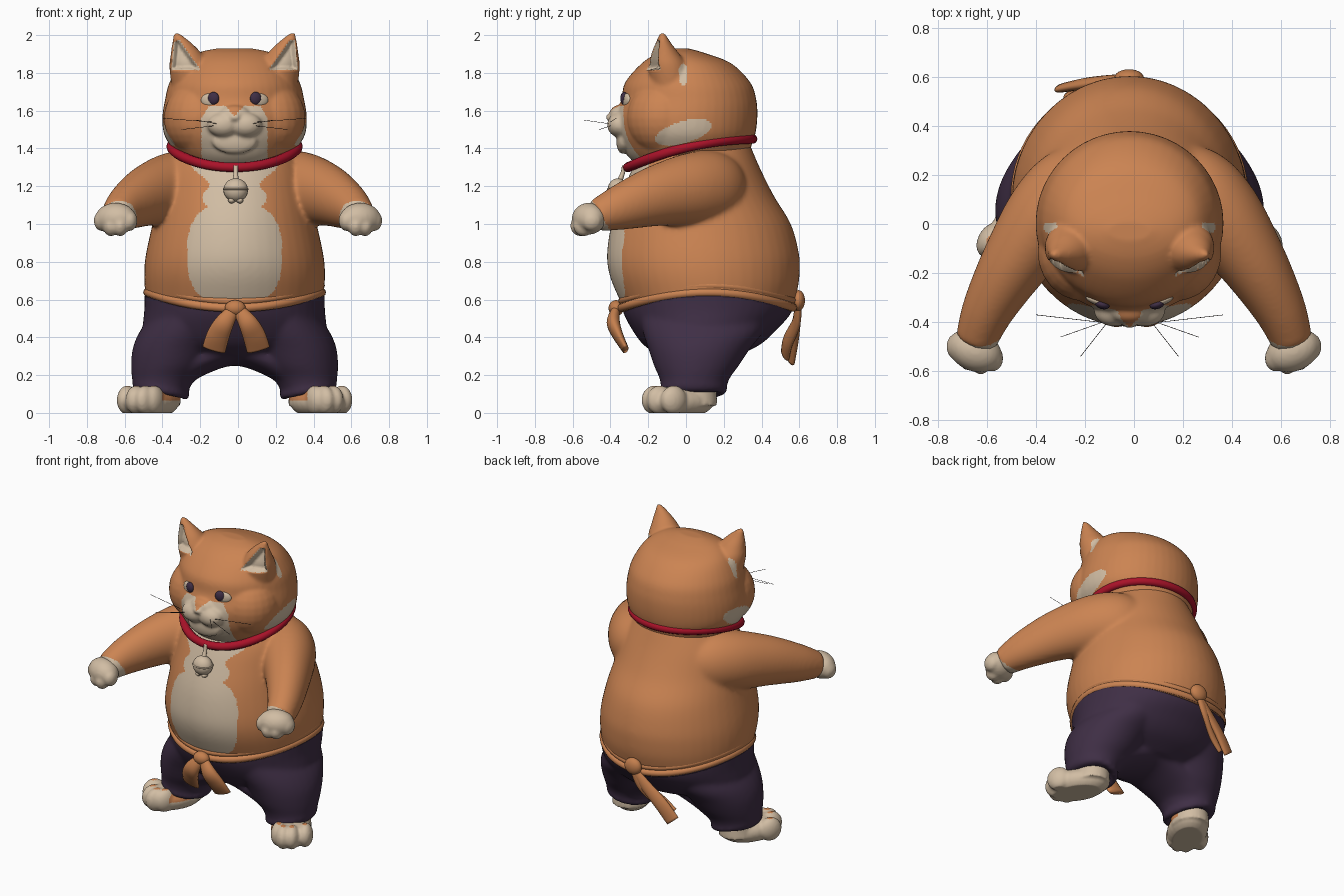
import bpy, bmesh
from math import sin, cos, pi, radians
from mathutils import Vector, Matrix, Euler

cube = bpy.data.objects.get("Cube")
if cube:
    bpy.data.objects.remove(cube)

CX = -0.018          # middle of head, torso and legs
SIDES = (1, -1)


def material(name, r, g, b):
    m = bpy.data.materials.new(name)
    m.use_nodes = True
    m.diffuse_color = (r, g, b, 1)
    node = m.node_tree.nodes["Principled BSDF"]
    node.inputs["Base Color"].default_value = (r, g, b, 1)
    node.inputs["Roughness"].default_value = 0.8
    return m


ORANGE = material("orange fur", 0.60, 0.23, 0.085)
CREAM = material("cream fur", 0.64, 0.51, 0.37)
PURPLE = material("dark purple cloth", 0.05, 0.028, 0.06)
RED = material("red collar", 0.40, 0.006, 0.022)
SASH = material("orange sash", 0.55, 0.21, 0.075)
DARK = material("dark whisker", 0.02, 0.015, 0.015)


def spline(rings, steps=6):
    """Catmull-Rom interpolation of tuples."""
    pts = [Vector(r) for r in rings]
    out = []
    for i in range(len(pts) - 1):
        p0, p1, p2, p3 = pts[max(i - 1, 0)], pts[i], pts[i + 1], pts[min(i + 2, len(pts) - 1)]
        for k in range(steps):
            t = k / steps
            out.append(0.5 * (2 * p1 + (p2 - p0) * t + (2 * p0 - 5 * p1 + 4 * p2 - p3) * t ** 2
                              + (3 * p1 - p0 - 3 * p2 + p3) * t ** 3))
    return out + [pts[-1]]


def loft(bm, rings, up=None, seg=32):
    """Skin elliptical rings (x, y, z, a, b); without up the rings lie level."""
    rows = spline(rings)
    loops = []
    for i, r in enumerate(rows):
        a, b = Vector((1, 0, 0)), Vector((0, 1, 0))
        if up:
            nxt, prv = rows[min(i + 1, len(rows) - 1)], rows[max(i - 1, 0)]
            tangent = Vector((nxt - prv)[:3]).normalized()
            a = tangent.cross(Vector(up)).normalized()
            b = a.cross(tangent)
        c = Vector(r[:3])
        loops.append([bm.verts.new(c + a * r[3] * cos(2 * pi * k / seg) + b * r[4] * sin(2 * pi * k / seg))
                      for k in range(seg)])
    for l0, l1 in zip(loops, loops[1:]):
        for k in range(seg):
            j = (k + 1) % seg
            bm.faces.new((l0[k], l0[j], l1[j], l1[k]))
    bm.faces.new(loops[0])
    bm.faces.new(loops[-1])


def profile(bm, rows):
    """Level loft from (z, front y, back y, half width)."""
    loft(bm, [(CX, (f + k) / 2, z, w, (k - f) / 2) for z, f, k, w in rows], seg=48)


def blob(bm, c, r, rot=(0, 0, 0)):
    bmesh.ops.create_uvsphere(bm, u_segments=24, v_segments=14, radius=1,
                              matrix=Matrix.LocRotScale(Vector(c), Euler(rot), Vector(r)))


def hoop(bm, point, r, n=72, m=10):
    """Closed tube around the path point(angle)."""
    loops = []
    for i in range(n):
        a = 2 * pi * i / n
        p = Vector(point(a))
        t = (Vector(point(a + 0.01)) - p).normalized()
        side = t.cross(Vector((0, 0, 1))).normalized()
        top = side.cross(t)
        loops.append([bm.verts.new(p + r * (side * cos(2 * pi * k / m) + top * sin(2 * pi * k / m)))
                      for k in range(m)])
    for i in range(n):
        l0, l1 = loops[i], loops[(i + 1) % n]
        for k in range(m):
            j = (k + 1) % m
            bm.faces.new((l0[k], l0[j], l1[j], l1[k]))


def finish(name, bm, mats, voxel=None, shape=None, rule=None, smooth=3):
    bmesh.ops.recalc_face_normals(bm, faces=bm.faces[:])
    me = bpy.data.meshes.new(name)
    bm.to_mesh(me)
    bm.free()
    ob = bpy.data.objects.new(name, me)
    bpy.context.collection.objects.link(ob)
    if voxel:
        mod = ob.modifiers.new("fuse", "REMESH")
        mod.mode, mod.voxel_size = "VOXEL", voxel
        mod = ob.modifiers.new("soften", "SMOOTH")
        mod.factor, mod.iterations = 0.5, smooth
        graph = bpy.context.evaluated_depsgraph_get()
        me = bpy.data.meshes.new_from_object(ob.evaluated_get(graph))
        ob.modifiers.clear()
        ob.data = me
    if shape:
        for v in me.vertices:
            v.co = shape(v.co.copy())
    me.materials.clear()
    for m in mats:
        me.materials.append(m)
    for p in me.polygons:
        p.use_smooth = True
        p.material_index = int(bool(rule(p.center, p.normal))) if rule else 0


# Torso and arms, with cream chest and wrists
def body_cream(c, n):
    u = abs(c.x - CX)
    wrist = abs(c.x) > 0.45 and c.y < -0.44 - 0.6 * (c.z - 1.03)
    belly = (u / 0.25) ** 2 + abs((c.z - 0.84) / 0.285) ** 3 < 1
    bib = c.z > 1.0 and u < 0.15 + 0.022 * sin(40 * c.z) + max(0, c.z - 1.2) * 0.5
    return wrist or (c.y < -0.1 and (belly or bib))


bm = bmesh.new()
profile(bm, [(0.42, -0.2, 0.42, 0.38), (0.55, -0.32, 0.55, 0.455), (0.65, -0.375, 0.59, 0.474),
             (0.75, -0.41, 0.602, 0.479), (0.85, -0.418, 0.597, 0.468), (1.0, -0.395, 0.555, 0.435),
             (1.15, -0.345, 0.465, 0.4), (1.3, -0.28, 0.39, 0.36), (1.43, -0.2, 0.335, 0.27)])
for s in SIDES:
    loft(bm, [(s * x, y, z, a, b) for x, y, z, a, b in (
        (0.1, 0.25, 1.18, 0.1, 0.12), (0.23, 0.16, 1.19, 0.17, 0.19), (0.345, 0.04, 1.185, 0.175, 0.195),
        (0.48, -0.15, 1.15, 0.141, 0.163), (0.59, -0.34, 1.09, 0.108, 0.123),
        (0.645, -0.48, 1.04, 0.085, 0.085))], up=(0, 0, 1))
finish("body", bm, [ORANGE, CREAM], 0.012, rule=body_cream, smooth=16)

# Front paws
for s, label in zip(SIDES, ("left", "right")):
    bm = bmesh.new()
    blob(bm, (s * 0.648, -0.515, 1.028), (0.113, 0.085, 0.084), (0, 0, s * 0.4))
    for i in range(4):
        k = (i - 1.5) * 0.052
        blob(bm, (s * (0.648 + 0.93 * k), -0.553 + 0.3 * k + 5 * k * k, 0.987 + 5 * k * k), (0.043, 0.055, 0.055))
    finish(label + "_front_paw", bm, [CREAM], 0.01, smooth=2)


# Head with muzzle and ears
def ear_margin(c, limit):
    """Distance inside the triangular ear opening, negative outside."""
    u, t = abs(c.x - CX), (c.z - 1.815) / 0.155
    return min(0.3 * t, 0.3 * (1 - t), u - 0.18 - 0.11 * t, 0.335 - 0.015 * t - u, limit - c.y)


def ear_push(c):
    depth = min(max(ear_margin(c, -0.1) / 0.025, 0), 1)
    return c + Vector((0, 0.05 * depth, 0))


def head_cream(c, n):
    u = abs(c.x - CX)
    outer = 0.175 - max(0, c.z - 1.56) * 0.6
    muzzle = c.y < -0.2 and c.z < 1.625 and max(0, c.z - 1.57) * 0.9 < u < outer
    cheek = u > 0.2 and ((c.y + 0.015) / 0.15) ** 2 + ((c.z - 1.485 - 0.25 * (c.y + 0.015)) / 0.06) ** 2 < 1
    spot = u > 0.2 and ((c.y + 0.015) / 0.025) ** 2 + ((c.z - 1.79) / 0.06) ** 2 < 1
    return muzzle or cheek or spot or (ear_margin(c, -0.05) > 0 and n.y < 0.1)


bm = bmesh.new()
profile(bm, [(1.28, -0.22, 0.26, 0.24), (1.35, -0.3, 0.33, 0.295), (1.41, -0.335, 0.345, 0.338),
             (1.48, -0.36, 0.368, 0.375), (1.57, -0.37, 0.378, 0.382), (1.66, -0.342, 0.372, 0.368),
             (1.75, -0.322, 0.34, 0.345), (1.85, -0.235, 0.24, 0.285), (1.905, -0.15, 0.1, 0.2),
             (1.93, -0.07, 0.01, 0.09)])
for s in SIDES:
    blob(bm, (CX + s * 0.185, -0.115, 1.56), (0.19, 0.2, 0.2))
    blob(bm, (CX + s * 0.06, -0.355, 1.525), (0.085, 0.063, 0.065))
    loft(bm, [(CX + s * x, y, z, a, b) for x, y, z, a, b in (
        (0.22, -0.07, 1.7, 0.11, 0.11), (0.238, -0.095, 1.83, 0.107, 0.105),
        (0.255, -0.11, 1.9, 0.083, 0.075), (0.28, -0.12, 1.96, 0.05, 0.04),
        (0.307, -0.125, 2.01, 0.014, 0.014))])
blob(bm, (CX, -0.335, 1.44), (0.12, 0.035, 0.07))
blob(bm, (CX, -0.355, 1.58), (0.08, 0.05, 0.05))
blob(bm, (CX, -0.405, 1.565), (0.03, 0.02, 0.02))
finish("head", bm, [ORANGE, CREAM], 0.01, rule=head_cream, smooth=6, shape=ear_push)

# Eyes and whiskers
for s, label in zip(SIDES, ("left", "right")):
    bm = bmesh.new()
    blob(bm, (CX + s * 0.13, -0.315, 1.655), (0.051, 0.017, 0.037), (0, 0, s * 0.36))
    finish(label + "_eye_white", bm, [CREAM])
    bm = bmesh.new()
    blob(bm, (CX + s * 0.112, -0.328, 1.665), (0.031, 0.018, 0.034), (0, 0, s * 0.3))
    finish(label + "_eye", bm, [PURPLE])
    bm = bmesh.new()
    for start, end in (((0.12, -0.4, 1.54), (0.38, -0.37, 1.56)), ((0.11, -0.4, 1.52), (0.28, -0.46, 1.5)),
                       ((0.09, -0.4, 1.53), (0.2, -0.54, 1.55))):
        loft(bm, [(CX + s * x, y, z, 0.0013, 0.0013) for x, y, z in (start, end)], up=(0, 0, 1), seg=5)
    finish(label + "_whiskers", bm, [DARK])

# Collar and bell
bm = bmesh.new()
hoop(bm, lambda a: (CX + 0.335 * cos(a), 0.022 + 0.33 * sin(a), 1.41 + 0.075 * sin(a) - 0.035 * sin(a) ** 2), 0.026)
finish("collar", bm, [RED])
bm = bmesh.new()
blob(bm, (-0.012, -0.36, 1.18), (0.065, 0.055, 0.062))
hoop(bm, lambda a: (-0.012 + 0.064 * cos(a), -0.36 + 0.054 * sin(a), 1.185), 0.005, n=32)
loft(bm, [(-0.012, -0.355, 1.22, 0.018, 0.018), (-0.012, -0.335, 1.27, 0.012, 0.012),
          (-0.012, -0.325, 1.31, 0.014, 0.014)], seg=12)
for s in SIDES:
    blob(bm, (-0.012 + s * 0.022, -0.37, 1.125), (0.018, 0.025, 0.016))
finish("bell", bm, [CREAM])


# Trousers, trimmed along a curved waistline
def waist(y):
    return 0.54 + 0.08 * (1 - ((y - 0.115) / 0.45) ** 2)


bm = bmesh.new()
profile(bm, [(0.3, -0.14, 0.27, 0.24), (0.36, -0.225, 0.39, 0.41), (0.44, -0.285, 0.48, 0.482),
             (0.55, -0.338, 0.567, 0.478), (0.7, -0.347, 0.577, 0.478)])
for s in SIDES:
    loft(bm, [(CX + s * x, y, z, a, b) for x, y, z, a, b in (
        (0.22, 0.1, 0.54, 0.2, 0.35), (0.265, 0.09, 0.43, 0.238, 0.32), (0.312, 0.07, 0.34, 0.228, 0.27),
        (0.345, 0.055, 0.25, 0.203, 0.225), (0.375, 0.045, 0.18, 0.168, 0.185),
        (0.39, 0.04, 0.11, 0.14, 0.168))])
    hoop(bm, lambda a: (CX + s * (0.39 + 0.13 * cos(a)), 0.04 + 0.155 * sin(a), 0.122 + 0.03 * cos(a)), 0.024)
loft(bm, [(CX + x, 0.055, z, a, 0.085) for x, z, a in (
    (-0.36, 0.17, 0.16), (-0.2, 0.275, 0.19), (0, 0.335, 0.2), (0.2, 0.275, 0.19), (0.36, 0.17, 0.16))],
    up=(0, 0, 1))
finish("trousers", bm, [PURPLE], 0.012, smooth=14,
       shape=lambda c: Vector((c.x, c.y, min(c.z, waist(c.y)))))

# Feet
for s, label in zip(SIDES, ("left", "right")):
    bm = bmesh.new()
    blob(bm, (CX + s * 0.44, -0.035, 0.058), (0.125, 0.2, 0.087), (0, 0, s * radians(30)))
    loft(bm, [(CX + s * 0.4, 0.04, 0.04, 0.115, 0.125), (CX + s * 0.39, 0.04, 0.18, 0.1, 0.12)])
    for i in range(4):
        k = (i - 1.5) * 0.054
        blob(bm, (CX + s * (0.497 + 0.866 * k), -0.158 + 0.5 * k + 8 * k * k, 0.068),
             (0.05, 0.075, 0.077), (0, 0, s * 0.5))
    finish(label + "_foot", bm, [CREAM, ORANGE], 0.01, smooth=3,
           shape=lambda c: Vector((c.x, c.y, max(c.z, 0))),
           rule=lambda c, n: c.y < 0.05 and (c.z > 0.14 or (c.z > 0.065 and abs(c.x - CX) < 0.385)))

# Sash with a front bow and a back knot
bm = bmesh.new()
for lift, grow, r in ((0.018, 0, 0.024), (0.055, -0.003, 0.021)):
    hoop(bm, lambda a: (CX + (0.46 + grow) * cos(a), 0.112 + (0.453 + grow) * sin(a),
                        waist(0.112 + 0.452 * sin(a)) + lift), r)
finish("sash", bm, [ORANGE])
bm = bmesh.new()
blob(bm, (-0.015, -0.37, 0.555), (0.055, 0.04, 0.042))
for s in SIDES:
    loft(bm, [(-0.01 + s * x, y, z, a, b) for x, y, z, a, b in (
        (0.01, -0.37, 0.55, 0.03, 0.02), (0.06, -0.385, 0.48, 0.05, 0.035),
        (0.095, -0.36, 0.41, 0.06, 0.028), (0.118, -0.32, 0.335, 0.062, 0.018))], up=(0, 1, 0), seg=16)
finish("front_bow", bm, [SASH])
bm = bmesh.new()
blob(bm, (-0.02, 0.595, 0.595), (0.06, 0.035, 0.055))
for off, end in ((0, 0.28), (0.03, 0.31)):
    loft(bm, [(-0.02, 0.595, 0.58, 0.022, 0.016), (-0.11 + off, 0.585, 0.48, 0.036, 0.02),
              (-0.21 + off, 0.57 - off, 0.38, 0.044, 0.022),
              (-0.29 + off, 0.555 - off, end, 0.046, 0.018)], up=(0, 1, 0.4), seg=16)
finish("back_knot", bm, [SASH])
